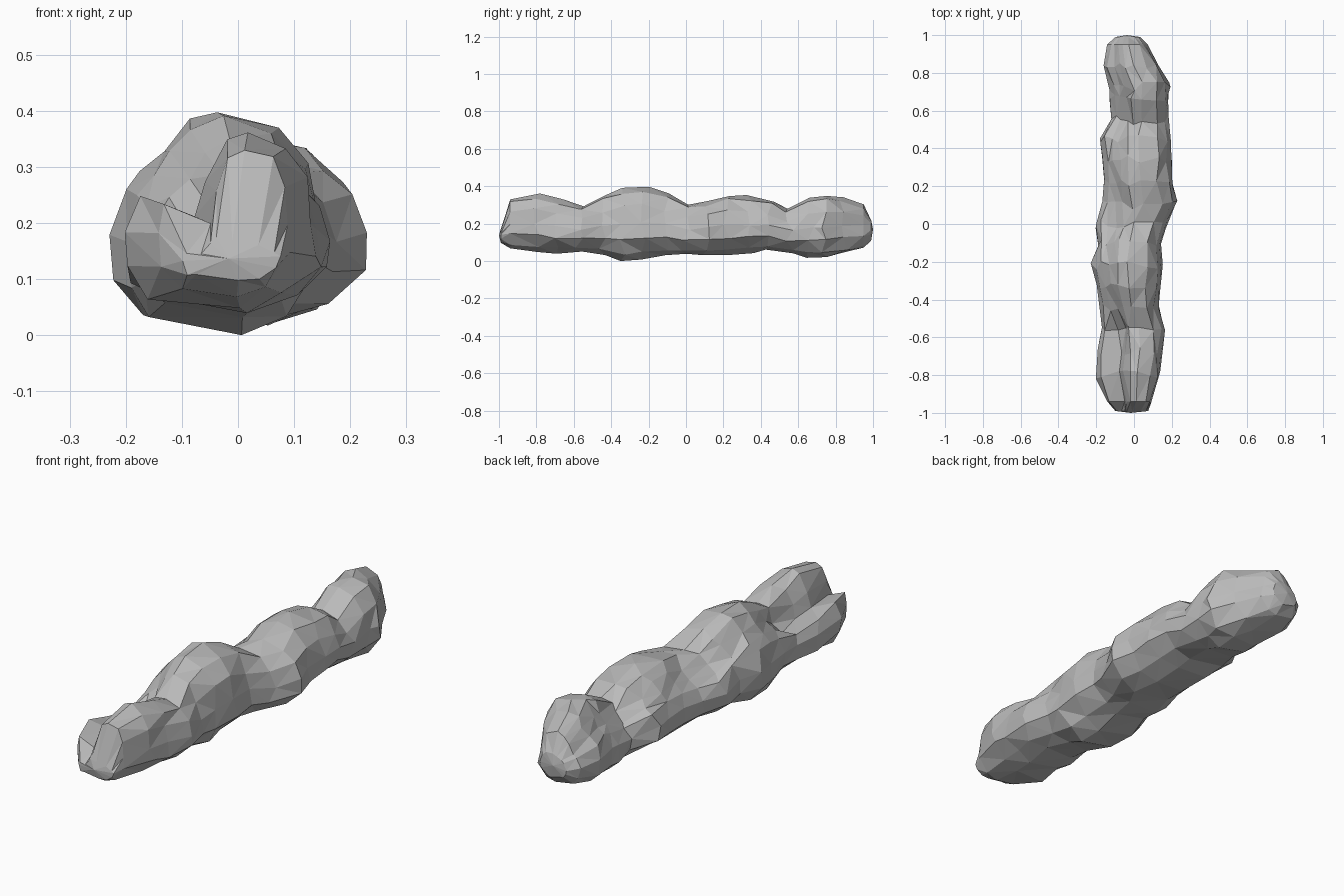
import bpy
import bmesh
import random
from mathutils import Vector

random.seed(4)

cube = bpy.data.objects.get("Cube")
if cube:
    bpy.data.objects.remove(cube, do_unlink=True)

# One plain stone colour
stone = bpy.data.materials.new("stone grey")
stone.use_nodes = True
grey = (0.5, 0.5, 0.5, 1)
stone.diffuse_color = grey
stone.node_tree.nodes["Principled BSDF"].inputs["Base Color"].default_value = grey

# Lumpy outline in hundredths:
# y, x low, x high, z low, z high, ridge lean, groove depth
STATIONS = [
    (-99, -10, 7, 10, 17, 0, 0), (-94, -14, 9, 7, 33, 3, 5),
    (-80, -20, 14, 5, 36, 4, 6), (-68, -19, 15, 4, 33, 4, 6),
    (-57, -17, 16, 5, 29, 2, 5), (-45, -18, 13, 3, 35, 0, 2),
    (-34, -20, 14, 0, 39, -1, 0), (-22, -23, 15, 1, 40, -1, 0),
    (-10, -19, 14, 3, 36, -1, 0), (0, -20, 17, 4, 30, 0, 1),
    (10, -17, 23, 3, 32, 0, 0), (22, -16, 20, 3, 35, 0, 0),
    (34, -17, 20, 4, 35, 0, 0), (45, -18, 19, 6, 32, 0, 1),
    (55, -12, 18, 4, 28, 0, 1), (66, -13, 18, 2, 34, 0, 0),
    (73, -13, 19, 2, 35, 0, 0), (84, -16, 13, 4, 34, 0, 0),
    (95, -14, 7, 7, 30, 0, 1), (99, -10, 3, 11, 22, 0, 0),
]

# Cross-section within that outline: sloping belly, steep right flank that
# is widest low down, ridge on top and a lower shoulder on the left
SECTION = [
    (.2, 0), (.65, .09), (1, .29), (.98, .5), (.88, .74), (.6, .93),
    (.08, 1), (-.22, .95), (-.47, .83), (-.66, .72), (-.86, .62),
    (-1, .43), (-.97, .21), (-.72, .07),
]
RIDGE = range(5, 10)
GROOVE = (8, 9)


def ring(bm, station):
    """One irregular slice through the rock."""
    y, x0, x1, z0, z1, lean, groove = (n / 100 for n in station)
    mid, half = (x0 + x1) / 2, (x1 - x0) / 2
    verts = []
    for i, (u, v) in enumerate(SECTION):
        rough = 0.003 if i in (0, 2, 6, 11) else 0.009
        p = Vector((mid + half * u, y, z0 + (z1 - z0) * v))
        p.x += random.uniform(-rough, rough)
        p.z += random.uniform(-rough, rough)
        if abs(y) < 0.9:
            p.y += random.uniform(-0.025, 0.025)
        if i in RIDGE:
            p.x += lean * (1 - max(u, 0))
        if i in GROOVE:
            p.x += groove / 3
            p.z -= groove * (i - GROOVE[0] + 1) / 2
        p.z = max(p.z, 0)
        verts.append(bm.verts.new(p))
    return verts


def cap(bm, verts, y):
    """Blunt faceted end."""
    centre = sum((v.co for v in verts), Vector()) / len(verts)
    tip = bm.verts.new((centre.x, y, centre.z))
    for a, b in zip(verts, verts[1:] + verts[:1]):
        bm.faces.new((a, b, tip))


# Rock body
bm = bmesh.new()
rings = [ring(bm, s) for s in STATIONS]
for r, s in zip(rings, rings[1:]):
    for i in range(len(r)):
        j = (i + 1) % len(r)
        bm.faces.new((r[i], r[j], s[j], s[i]))
cap(bm, rings[0], -1)
cap(bm, rings[-1], 1)
bmesh.ops.triangulate(bm, faces=bm.faces[:], quad_method='SHORT_EDGE')
bmesh.ops.recalc_face_normals(bm, faces=bm.faces[:])

mesh = bpy.data.meshes.new("rock_ridge")
bm.to_mesh(mesh)
bm.free()
mesh.materials.append(stone)
rock = bpy.data.objects.new("rock_ridge", mesh)
bpy.context.collection.objects.link(rock)
